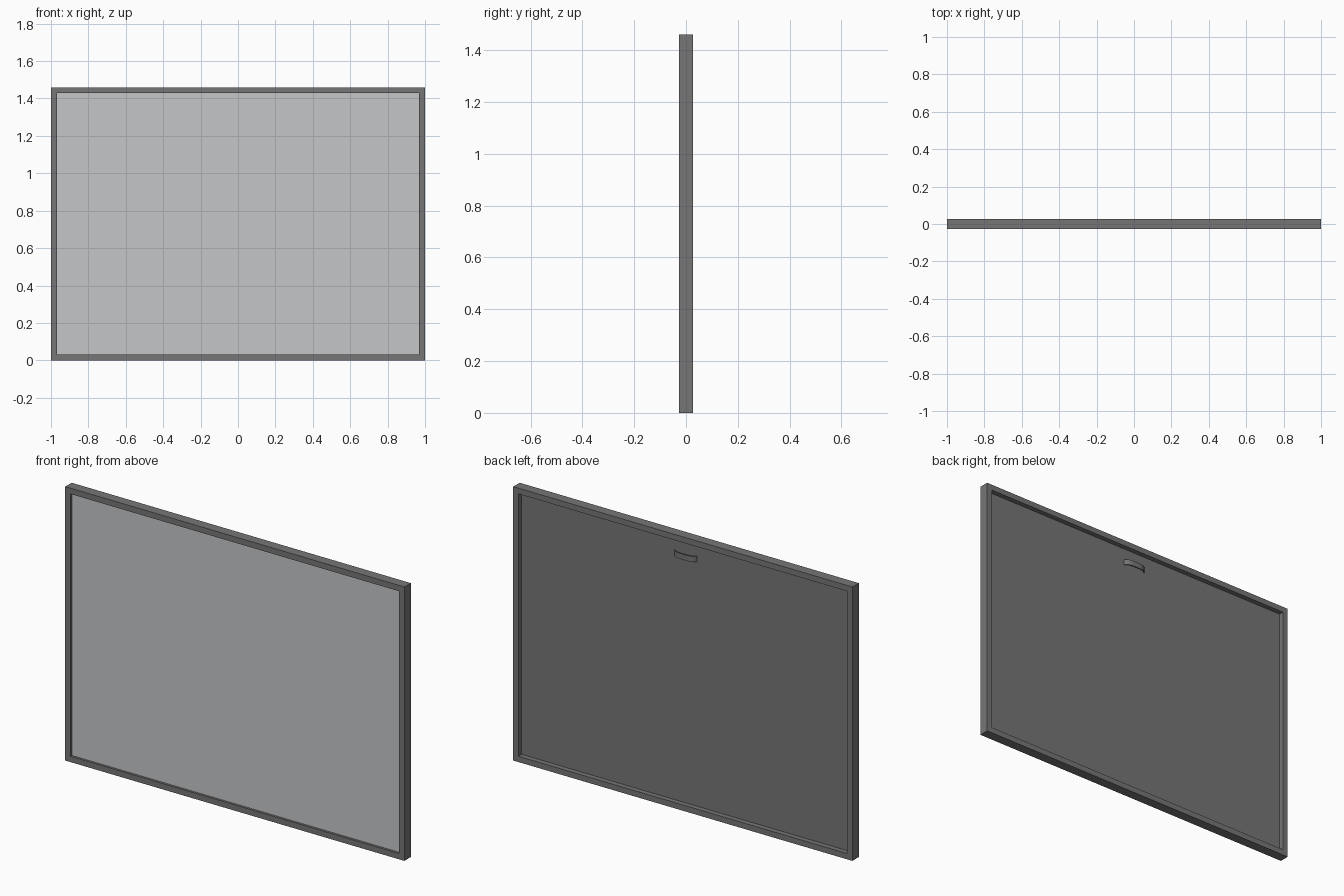
import bpy
import bmesh
import math

cube = bpy.data.objects.get("Cube")
if cube:
    bpy.data.objects.remove(cube, do_unlink=True)

WIDTH, HEIGHT, DEPTH, BORDER = 2.0, 1.46, 0.054, 0.031
MID = HEIGHT / 2


def material(name, colour):
    mat = bpy.data.materials.new(name)
    mat.use_nodes = True
    mat.diffuse_color = colour
    mat.node_tree.nodes["Principled BSDF"].inputs["Base Color"].default_value = colour
    return mat


dark_grey = material("dark grey", (0.18, 0.18, 0.18, 1))
light_grey = material("light grey", (0.56, 0.565, 0.575, 1))


def finish(name, bm, *mats):
    bmesh.ops.recalc_face_normals(bm, faces=bm.faces)
    mesh = bpy.data.meshes.new(name)
    bm.to_mesh(mesh)
    bm.free()
    obj = bpy.data.objects.new(name, mesh)
    bpy.context.collection.objects.link(obj)
    for mat in mats:
        mesh.materials.append(mat)
    return obj


# Frame: rectangular ring, open front and back
bm = bmesh.new()
loops = []
for inset in (0, BORDER):
    for y in (-DEPTH / 2, DEPTH / 2):
        hx, hz = WIDTH / 2 - inset, MID - inset
        loops.append([bm.verts.new((sx * hx, y, MID + sz * hz))
                      for sx, sz in ((-1, -1), (1, -1), (1, 1), (-1, 1))])
outer_front, outer_back, inner_front, inner_back = loops
for a, b in ((outer_front, outer_back), (outer_back, inner_back),
             (inner_back, inner_front), (inner_front, outer_front)):
    for i in range(4):
        j = (i + 1) % 4
        bm.faces.new((a[i], a[j], b[j], b[i]))
finish("frame", bm, dark_grey)

# Panel: light on its front face, dark elsewhere
bm = bmesh.new()
bmesh.ops.create_cube(bm, size=1)
for v in bm.verts:
    v.co.x *= WIDTH - 2 * BORDER
    v.co.y = v.co.y * 0.015 - 0.0075
    v.co.z = v.co.z * (HEIGHT - 2 * BORDER) + MID
bm.normal_update()
for face in bm.faces:
    face.material_index = 1 if face.normal.y < -0.5 else 0
finish("panel", bm, dark_grey, light_grey)

# Hanger: shallow bowed strap on the back
bm = bmesh.new()
STEPS, HALF, RISE, THICK = 12, 0.065, 0.018, 0.005
rows = []
for i in range(STEPS + 1):
    t = 2 * i / STEPS - 1
    y = RISE * (1 - t ** 4)
    rows.append([bm.verts.new((t * HALF, y + dy, z))
                 for dy, z in ((0, 1.335), (THICK, 1.335), (THICK, 1.365), (0, 1.365))])
for a, b in zip(rows, rows[1:]):
    for i in range(4):
        j = (i + 1) % 4
        bm.faces.new((a[i], a[j], b[j], b[i]))
bm.faces.new(rows[0])
bm.faces.new(rows[-1])
hanger = finish("hanger", bm, dark_grey)
bpy.context.view_layer.objects.active = hanger
hanger.select_set(True)
bpy.ops.object.shade_smooth_by_angle(angle=math.radians(50))
